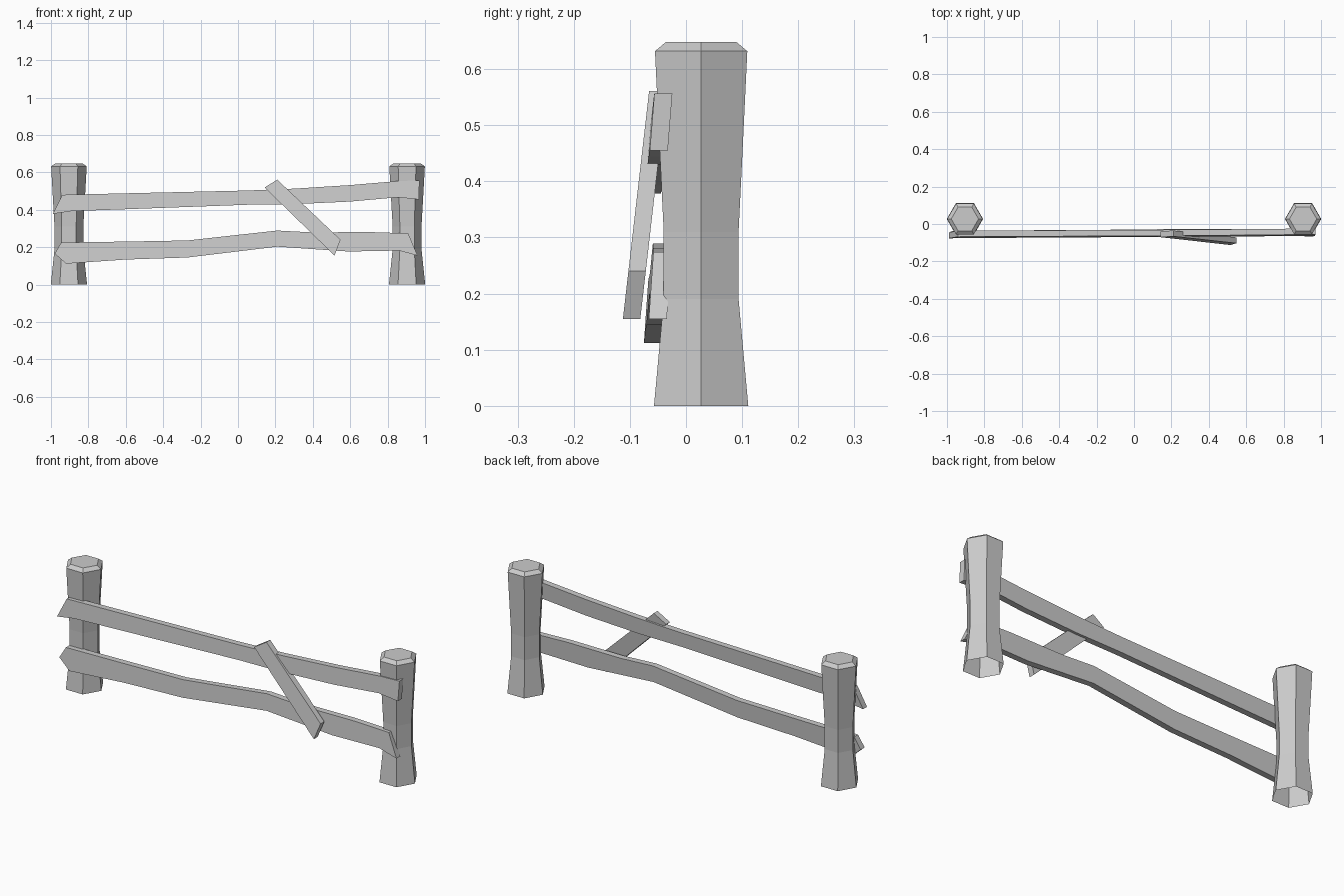
import bpy, bmesh, math

if "Cube" in bpy.data.objects:
    bpy.data.objects.remove(bpy.data.objects["Cube"])


def finish(name, bm):
    bmesh.ops.recalc_face_normals(bm, faces=bm.faces)
    me = bpy.data.meshes.new(name)
    bm.to_mesh(me)
    bm.free()
    ob = bpy.data.objects.new(name, me)
    bpy.context.collection.objects.link(ob)
    return ob


def post(name, x, y, profile, sides=6):
    """Stack of hexagonal rings, capped on top and open underneath."""
    bm = bmesh.new()
    rings = []
    for r, z in profile:
        rings.append([bm.verts.new((x + r * math.cos(i * math.tau / sides),
                                    y + r * math.sin(i * math.tau / sides), z))
                      for i in range(sides)])
    for a, b in zip(rings, rings[1:]):
        for i in range(sides):
            j = (i + 1) % sides
            bm.faces.new((a[i], a[j], b[j], b[i]))
    bm.faces.new(rings[-1])
    return finish(name, bm)


def plank(name, top, bottom, front, thick):
    """Front outline laid on a leaning plane, given thickness along y."""
    outline = top + bottom[::-1]
    bm = bmesh.new()
    f = [bm.verts.new((x, front(x, z), z)) for x, z in outline]
    b = [bm.verts.new((x, front(x, z) + thick, z)) for x, z in outline]
    bm.faces.new(f)
    bm.faces.new(b[::-1])
    for i in range(len(f)):
        j = (i + 1) % len(f)
        bm.faces.new((f[i], b[i], b[j], f[j]))
    bmesh.ops.triangulate(bm, faces=[g for g in bm.faces if len(g.verts) > 4])
    return finish(name, bm)


# Waisted posts with chamfered tops
post_profile = [(0.097, 0), (0.077, 0.19), (0.077, 0.31), (0.085, 0.45),
                (0.095, 0.632), (0.073, 0.648)]
for side, sx in (("left", -1), ("right", 1)):
    post(side + "_post", sx * 0.904, 0.027, post_profile)

# Crooked rails with broken ends
plank("upper_rail",
      [(-0.99, 0.378), (-0.94, 0.48), (-0.6, 0.488), (0.05, 0.503),
       (0.3, 0.513), (0.6, 0.532), (0.86, 0.554), (0.97, 0.557)],
      [(-0.89, 0.393), (-0.6, 0.403), (0.05, 0.427), (0.3, 0.43),
       (0.6, 0.444), (0.855, 0.467), (0.967, 0.455)],
      lambda x, z: -0.063 + 0.08 * (z - 0.51) + 0.003 * x, 0.032)

plank("lower_rail",
      [(-0.98, 0.166), (-0.945, 0.225), (-0.6, 0.23), (-0.27, 0.236),
       (0.21, 0.289), (0.4, 0.279), (0.7, 0.281), (0.91, 0.274)],
      [(-0.92, 0.112), (-0.6, 0.134), (-0.27, 0.145), (0.21, 0.203),
       (0.59, 0.177), (0.86, 0.182), (0.96, 0.155)],
      lambda x, z: -0.066 + 0.07 * (z - 0.2) + 0.003 * x, 0.032)

# Loose diagonal board across the rails
plank("diagonal_board",
      [(0.142, 0.519), (0.21, 0.561), (0.548, 0.24)],
      [(0.516, 0.155)],
      lambda x, z: -0.113 + 0.115 * (z - 0.15), 0.031)
